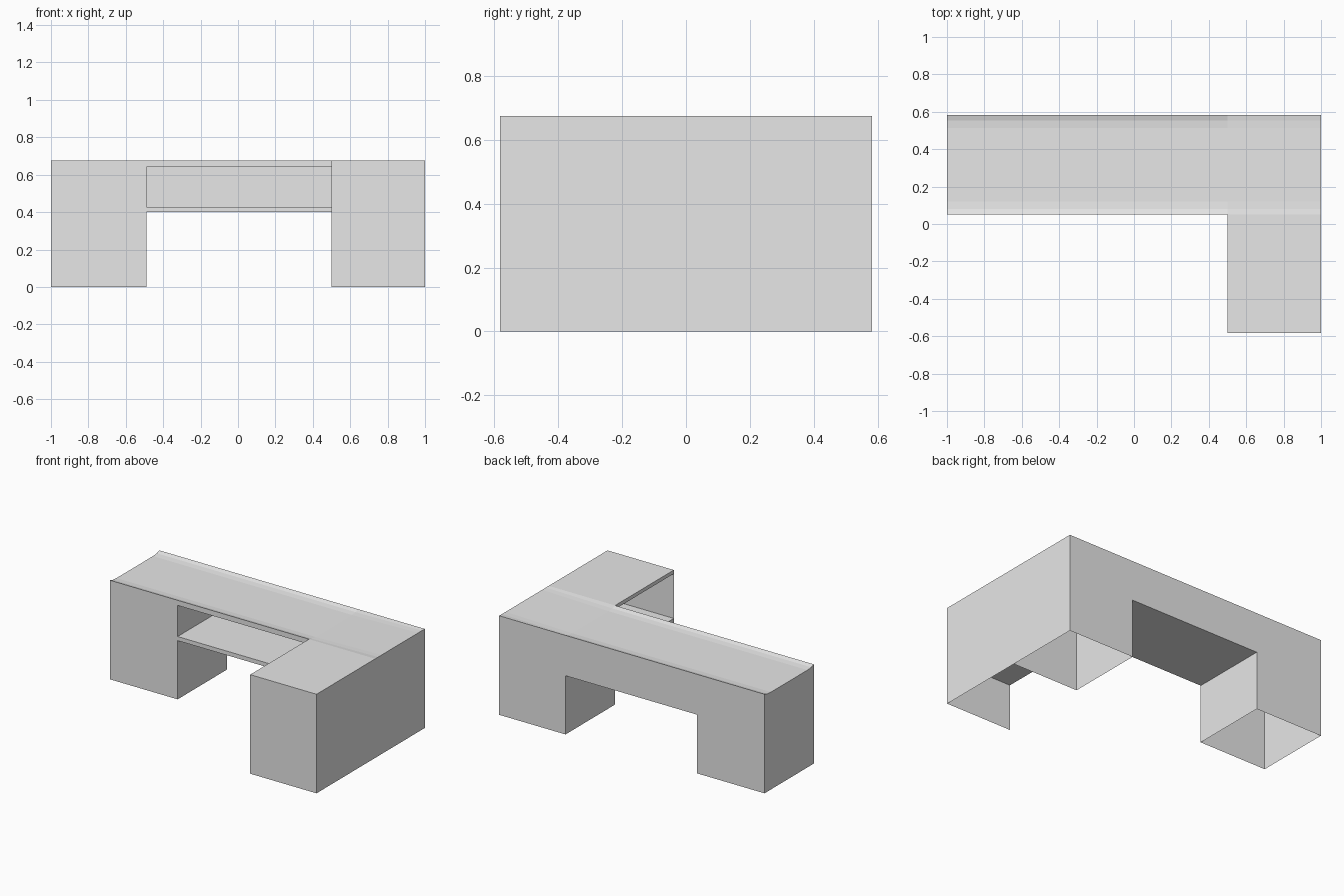
import bpy, bmesh

cube = bpy.data.objects.get("Cube")
if cube:
    bpy.data.objects.remove(cube, do_unlink=True)

# Main dimensions
END, KNEE_R, KNEE_L = 1.0, -0.49, 0.5
BACK, FRONT, WING = 0.583, 0.05, -0.583
TOP, DIP = 0.675, 0.012
SHELF, CEILING = 0.40, 0.64

gray = bpy.data.materials.new("plain gray")
gray.use_nodes = True
gray.diffuse_color = (0.8, 0.8, 0.8, 1)
gray.node_tree.nodes["Principled BSDF"].inputs["Base Color"].default_value = (0.8, 0.8, 0.8, 1)


def build(name, polygons):
    """Make one object out of polygons given as lists of points."""
    bm = bmesh.new()
    for points in polygons:
        bm.faces.new([bm.verts.new(p) for p in points])
    bmesh.ops.remove_doubles(bm, verts=bm.verts, dist=0.0001)
    mesh = bpy.data.meshes.new(name)
    bm.to_mesh(mesh)
    bm.free()
    mesh.materials.append(gray)
    obj = bpy.data.objects.new(name, mesh)
    bpy.context.collection.objects.link(obj)
    return obj


def across(name, x0, x1, y, z0, z1, away=1):
    """Upright sheet along x; away = 1 faces the front."""
    pts = [(x0, y, z0), (x1, y, z0), (x1, y, z1), (x0, y, z1)]
    build(name, [pts[::away]])


def along(name, x, y0, y1, z0, z1, away=1):
    """Upright sheet along y; away = 1 faces +x."""
    pts = [(x, y0, z0), (x, y1, z0), (x, y1, z1), (x, y0, z1)]
    build(name, [pts[::away]])


def box(name, lo, hi):
    bm = bmesh.new()
    bmesh.ops.create_cube(bm, size=1)
    for v in bm.verts:
        v.co = [hi[i] if v.co[i] > 0 else lo[i] for i in range(3)]
    mesh = bpy.data.meshes.new(name)
    bm.to_mesh(mesh)
    bm.free()
    mesh.materials.append(gray)
    bpy.context.collection.objects.link(bpy.data.objects.new(name, mesh))


# Desk top: shallow hollow between two lips, levelling out at the wing corner
profile = [(FRONT, 0), (FRONT + 0.03, 0.7), (FRONT + 0.07, 1),
           (BACK - 0.07, 1), (BACK - 0.03, 0.7), (BACK, 0)]


def top_line(x, depth):
    return [(x, y, TOP - depth * f) for y, f in profile]


rows = [top_line(-END, DIP), top_line(KNEE_L, DIP), top_line(END, 0)]
build("desk_top", [(a[i], b[i], b[i + 1], a[i + 1])
                   for a, b in zip(rows, rows[1:]) for i in range(len(profile) - 1)])

# Outer end panels
build("right_end_panel", [[(-END, FRONT, 0)] + rows[0] + [(-END, BACK, 0)]])
along("left_end_panel", END, WING, BACK, 0, TOP)

# Back panel with the kneehole cut out
build("back_panel", [[(END, BACK, 0), (KNEE_L, BACK, 0), (KNEE_L, BACK, SHELF),
                      (KNEE_R, BACK, SHELF), (KNEE_R, BACK, 0), (-END, BACK, 0),
                      (-END, BACK, TOP), (END, BACK, TOP)]])

# Pedestals, open underneath
across("right_pedestal_front", -END, KNEE_R, FRONT, 0, TOP)
across("left_pedestal_front", KNEE_L, END, FRONT, 0, TOP)
along("right_pedestal_side", KNEE_R, FRONT, BACK, 0, TOP - DIP)
along("left_pedestal_side", KNEE_L, FRONT, BACK, 0, TOP - DIP, -1)

# Open compartment above the kneehole
box("middle_shelf", (KNEE_R, FRONT, SHELF), (KNEE_L, BACK, SHELF + 0.028))
across("compartment_header", KNEE_R, KNEE_L, FRONT, CEILING, TOP)
build("compartment_ceiling", [[(KNEE_R, FRONT, CEILING), (KNEE_R, BACK, CEILING),
                               (KNEE_L, BACK, CEILING), (KNEE_L, FRONT, CEILING)]])

# Wing, open on its inner side and underneath
across("wing_front_panel", KNEE_L, END, WING, 0, TOP)
box("wing_top", (KNEE_L, WING, TOP - 0.025), (END, FRONT, TOP))
box("wing_shelf", (KNEE_L, WING, 0.315), (END, FRONT, 0.345))
